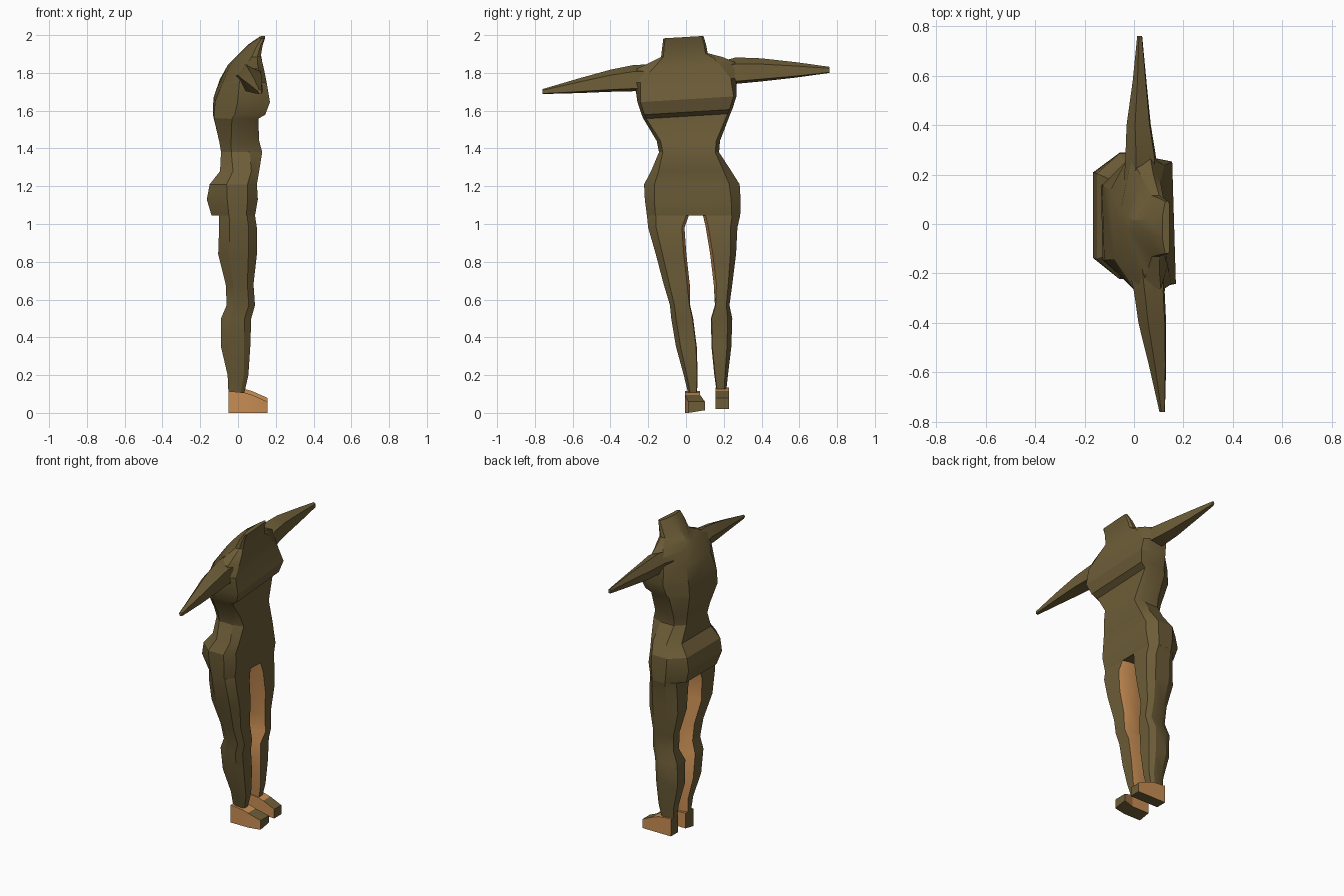
import bpy, bmesh, math
from mathutils import Vector


def material(name, rgb):
    m = bpy.data.materials.new(name)
    m.diffuse_color = (*rgb, 1)
    return m


olive = material("olive_cloth", (0.152, 0.109, 0.039))
tan = material("tan_skin", (0.58, 0.27, 0.088))


def loft(name, rings, paint=None, angle=27):
    """Bridge equal rings of points, cap both ends, paint faces by rule."""
    bm = bmesh.new()
    loops = [[bm.verts.new(p) for p in ring] for ring in rings]
    n = len(loops[0])
    for a, b in zip(loops, loops[1:]):
        for i in range(n):
            j = (i + 1) % n
            bm.faces.new((a[i], a[j], b[j], b[i]))
    bm.faces.new(loops[0])
    bm.faces.new(loops[-1])
    bmesh.ops.recalc_face_normals(bm, faces=bm.faces)
    for f in bm.faces:
        f.normal_update()
        f.material_index = int(bool(paint and paint(f.normal, f.calc_center_median())))
    me = bpy.data.meshes.new(name)
    bm.to_mesh(me)
    bm.free()
    me.materials.append(olive)
    me.materials.append(tan)
    ob = bpy.data.objects.new(name, me)
    bpy.context.collection.objects.link(ob)
    bpy.context.view_layer.objects.active = ob
    ob.select_set(True)
    bpy.ops.object.shade_smooth_by_angle(angle=math.radians(angle))
    ob.select_set(False)
    return ob


def section(z, y0, y1, x0, x1, cf=0.04, cb=0.05, back=0.33, front=0.2, skew=0.0, tilt=0.0):
    """Horizontal octagon: cf / cb narrow the front and back faces."""
    w = x1 - x0
    xb, xf = x0 + back * w, x1 - front * w
    (f0, f1), (b0, b1) = [c if isinstance(c, tuple) else (c, c) for c in (cf, cb)]
    pts = [(xf, y0), (x1, y0 + f0), (x1, y1 - f1), (xf, y1),
           (xb, y1), (x0, y1 - b1), (x0, y0 + b0), (xb, y0)]
    return [Vector((x - skew * y, y, z + tilt * y)) for x, y in pts]


# torso: hips, waist, bust overhang, shoulders and collar
loft("torso", [
    section(1.045, -0.207, 0.287, -0.14, 0.09, 0.045, 0.09, 0.4, 0.2),
    section(1.13, -0.218, 0.289, -0.165, 0.105, 0.05, 0.08, 0.4),
    section(1.21, -0.222, 0.284, -0.15, 0.10, 0.055, 0.08, 0.36),
    section(1.28, -0.185, 0.24, -0.095, 0.112, 0.04, 0.06),
    section(1.38, -0.143, 0.175, -0.09, 0.128, 0.02, 0.05, 0.25, 0.3),
    section(1.44, -0.155, 0.18, -0.10, 0.112, 0.02, 0.05, 0.3, 0.2),
    section(1.57, -0.225, 0.235, -0.13, 0.103, 0.015, 0.08, 0.4, 0.1, 0.02, 0.06),
    section(1.592, -0.235, 0.245, -0.13, 0.14, 0.015, 0.09, 0.4, 0.25, 0.02, 0.06),
    section(1.66, -0.257, 0.267, -0.125, 0.162, 0.015, 0.11, 0.4, 0.25, 0.03, 0.06),
    section(1.76, -0.272, 0.267, -0.088, 0.137, 0.03, 0.13, 0.35, 0.2, 0.06, 0.04),
    section(1.838, -0.26, 0.265, -0.05, 0.122, 0.09, 0.21, 0.35, 0.2, 0.08, 0.06),
    section(1.868, -0.195, 0.195, -0.025, 0.12, 0.05, 0.165, 0.45, 0.2, 0.06, 0.08),
    section(1.895, -0.132, 0.115, 0.0, 0.12, 0.012, 0.10, 0.6, 0.15, 0.0, 0.08),
    section(1.95, -0.125, 0.105, 0.055, 0.13, 0.01, 0.085, 0.6, 0.15, 0.0, 0.05),
    section(1.99, -0.12, 0.092, 0.115, 0.143, 0.01, 0.06, 0.4, 0.2, 0.0, 0.06),
], angle=25)

# legs: height, back x, front x, then outer and inner edges of each leg
LEG_X = [(1.046, -0.10, 0.09), (0.98, -0.10, 0.10), (0.84, -0.105, 0.10),
         (0.68, -0.065, 0.082), (0.57, -0.06, 0.09), (0.50, -0.09, 0.07),
         (0.35, -0.09, 0.065), (0.20, -0.055, 0.055), (0.09, -0.05, 0.03)]
LEG_Y = {
    "right_leg": [(-0.207, 0.015), (-0.20, -0.008), (-0.16, 0.002), (-0.118, 0.02), (-0.085, 0.022),
                  (-0.078, 0.038), (-0.053, 0.057), (-0.012, 0.062), (0.015, 0.058)],
    "left_leg": [(0.09, 0.287), (0.105, 0.272), (0.128, 0.265), (0.147, 0.245), (0.153, 0.23),
                 (0.132, 0.245), (0.135, 0.24), (0.15, 0.222), (0.165, 0.21)],
}
for name, widths in LEG_Y.items():
    side = 1 if name == "right_leg" else -1   # direction of the inner face
    rings = []
    for (z, x0, x1), (y0, y1) in zip(LEG_X, widths):
        outer = 0.22 * (y1 - y0)
        inner = 0.014 if z > 0.6 else 0.004
        c = (outer, inner)[::side]
        rings.append(section(z, y0, y1, x0, x1, c, c, 0.28, 0.22))
    loft(name, rings, lambda n, p, s=side: n.y * s > 0.6)


# feet: wedge blocks, tan sides and instep, olive toe, heel and sole
def foot(name, heel, toe, base, lean):
    rings = []
    for x, (y0, y1), top in ((-0.05, heel, 0.115), (0.035, heel, 0.107),
                             (0.075, heel, 0.095), (0.155, toe, 0.06)):
        rings.append([(x, y0, base), (x, y1, base + lean),
                      (x, y1, base + top), (x, y0, base + top)])
    loft(name, rings, lambda n, p: abs(n.y) > 0.7 or (n.z > 0.7 and p.x < 0.08), 14)


foot("right_foot", (-0.005, 0.075), (0.012, 0.10), 0.0, 0.014)
foot("left_foot", (0.155, 0.228), (0.155, 0.228), 0.02, 0.0)


# arms: tapering five-sided limbs with a broad front
def arm(name, rows):
    rings = []
    for y, x0, x1, z0, z1 in rows:
        w, h = x1 - x0, z1 - z0
        rings.append([(x0 + u * w, y, z0 + v * h) for u, v in
                      ((0.35, 0), (1, 0.1), (0.95, 0.75), (0.35, 1), (0, 0.6))])
    loft(name, rings)


arm("left_arm", [(0.18, -0.04, 0.09, 1.74, 1.86), (0.265, -0.035, 0.09, 1.742, 1.882),
                 (0.40, -0.03, 0.068, 1.755, 1.877), (0.58, -0.005, 0.05, 1.775, 1.857),
                 (0.76, 0.013, 0.033, 1.80, 1.832)])
arm("right_arm", [(-0.18, -0.02, 0.13, 1.70, 1.845), (-0.275, 0.0, 0.124, 1.703, 1.842),
                  (-0.40, 0.018, 0.13, 1.70, 1.817), (-0.57, 0.06, 0.13, 1.693, 1.77),
                  (-0.76, 0.103, 0.125, 1.688, 1.714)])
